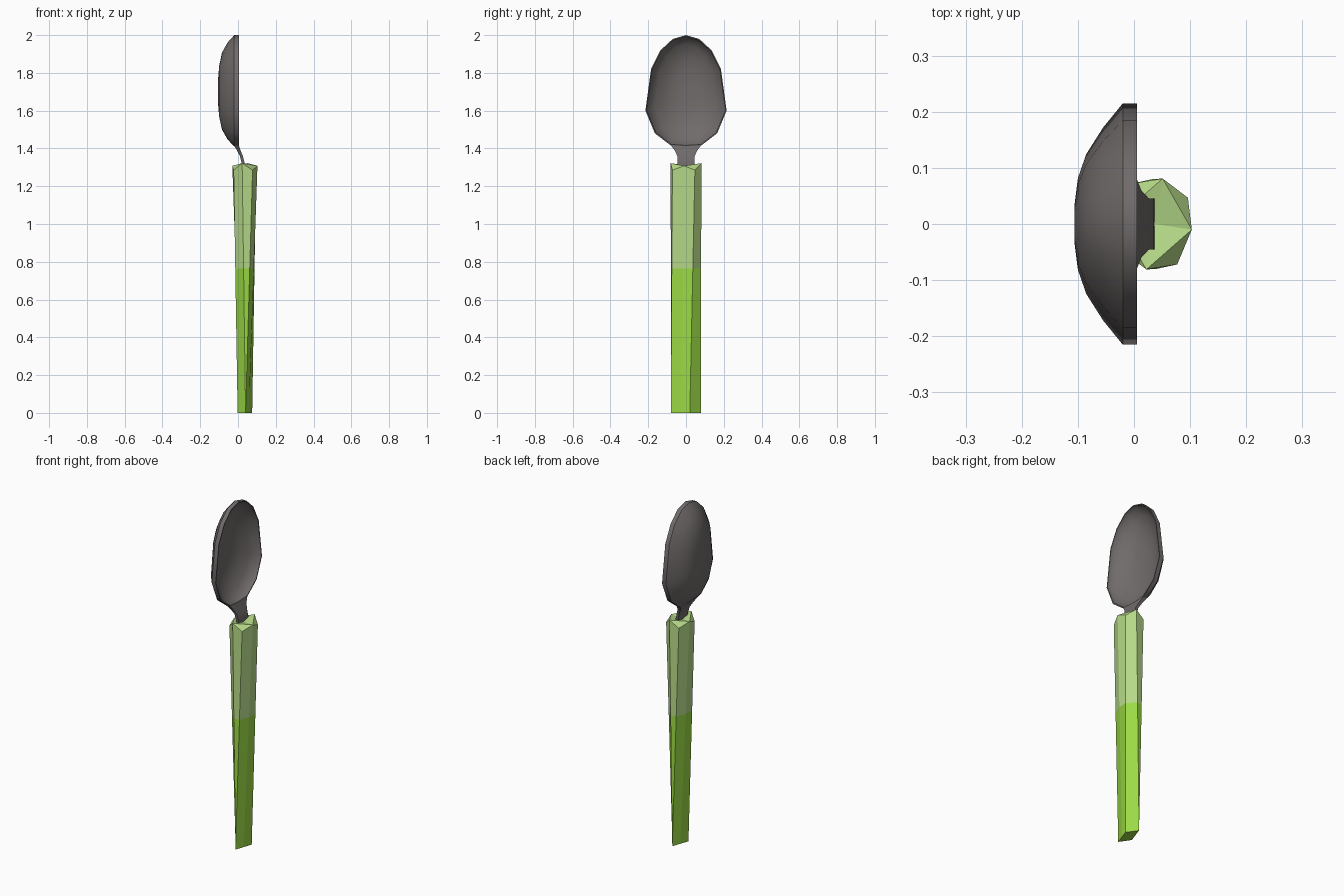
import bpy, bmesh
from mathutils import Vector

if "Cube" in bpy.data.objects:
    bpy.data.objects.remove(bpy.data.objects["Cube"])


def material(name, rgb):
    m = bpy.data.materials.new(name)
    m.diffuse_color = (*rgb, 1)
    m.use_nodes = True
    m.node_tree.nodes["Principled BSDF"].inputs["Base Color"].default_value = m.diffuse_color
    return m


steel = material("dark_metal", (0.165, 0.147, 0.147))
pale = material("pale_green", (0.47, 0.70, 0.25))
bright = material("bright_green", (0.33, 0.70, 0.06))


def bridge(bm, a, b):
    n = len(a)
    for i in range(n):
        j = (i + 1) % n
        bm.faces.new((a[i], a[j], b[j], b[i]))


def finish(bm, name, mats, smooth=None):
    bmesh.ops.remove_doubles(bm, verts=bm.verts, dist=0.0005)
    bmesh.ops.recalc_face_normals(bm, faces=bm.faces)
    me = bpy.data.meshes.new(name)
    bm.to_mesh(me)
    bm.free()
    ob = bpy.data.objects.new(name, me)
    bpy.context.collection.objects.link(ob)
    for m in mats:
        me.materials.append(m)
    if smooth:
        bpy.ops.object.select_all(action='DESELECT')
        ob.select_set(True)
        bpy.context.view_layer.objects.active = ob
        bpy.ops.object.shade_smooth_by_angle(angle=smooth)
    return ob


# Handle: eight jagged corners at the top taper to a four-cornered base
half_top = [(0.022, -0.081, 1.322), (0.077, -0.072, 1.285),
            (0.103, -0.01, 1.308), (0.096, 0.047, 1.285)]
half_base = [(0.04, -0.08), (0.04, -0.08), (0.0575, -0.03), (0.075, 0.02)]
CX = 0.0365
top = [Vector(p) for p in half_top]
top += [Vector((2 * CX - x, -y, z)) for x, y, z in half_top]
base = [Vector((x, y, 0.0)) for x, y in half_base]
base += [Vector((2 * CX - x, -y, 0.0)) for x, y in half_base]
SPLIT = 0.765

bm = bmesh.new()
mid = [b.lerp(t, SPLIT / t.z) for b, t in zip(base, top)]
rb, rm, rt = [[bm.verts.new(p) for p in ring] for ring in (base, mid, top)]
bridge(bm, rb, rm)
bridge(bm, rm, rt)
bm.faces.new(rb)
centre = bm.verts.new((CX, 0, 1.305))
for i in range(0, 8, 2):  # chamfered corners and dished top
    a, low, b = rt[i], rt[i + 1], rt[(i + 2) % 8]
    bm.faces.new((a, low, b))
    bm.faces.new((a, b, centre))
bmesh.ops.recalc_face_normals(bm, faces=bm.faces)
for f in bm.faces:
    f.material_index = 1 if f.calc_center_median().z < SPLIT else 0
finish(bm, "handle", [pale, bright])

# Bowl: the outline is scaled down ring by ring to form a shell
half = [(0.07, 1.98), (0.135, 1.92), (0.185, 1.82), (0.215, 1.60),
        (0.165, 1.48), (0.08, 1.415)]
outline = [(0, 2.0)] + half + [(0, 1.41)] + [(-y, z) for y, z in reversed(half)]
ZC = 1.70
outer = [(-0.02, 1, 1), (-0.055, 0.80, 0.87), (-0.085, 0.58, 0.69),
         (-0.1, 0.38, 0.45), (-0.106, 0.16, 0.2)]
inner = [(0.005, 0.975, 0.98), (-0.018, 0.95, 0.96), (-0.047, 0.77, 0.84),
         (-0.074, 0.56, 0.67), (-0.088, 0.37, 0.44), (-0.094, 0.16, 0.2)]
levels = list(reversed(inner)) + [(0.005, 1, 1)] + outer

bm = bmesh.new()
rings = [[bm.verts.new((x, y * sy, ZC + (z - ZC) * sz)) for y, z in outline]
         for x, sy, sz in levels]
for a, b in zip(rings, rings[1:]):
    bridge(bm, a, b)
bm.faces.new(rings[0])
bm.faces.new(rings[-1])
finish(bm, "spoon_bowl", [steel], 0.75)

# Neck: flat strip that narrows from the bowl and bends into the handle
sections = [(0.08, 1.416, 0.005, -0.02), (0.06, 1.39, 0.013, -0.006),
            (0.046, 1.36, 0.026, 0.010), (0.045, 1.32, 0.036, 0.020),
            (0.045, 1.28, 0.037, 0.022)]
bm = bmesh.new()
rings = [[bm.verts.new(p) for p in ((f, -w, z), (f, w, z), (b, w, z), (b, -w, z))]
         for w, z, f, b in sections]
for a, b in zip(rings, rings[1:]):
    bridge(bm, a, b)
bm.faces.new(rings[0])
bm.faces.new(rings[-1])
finish(bm, "neck", [steel], 0.75)
